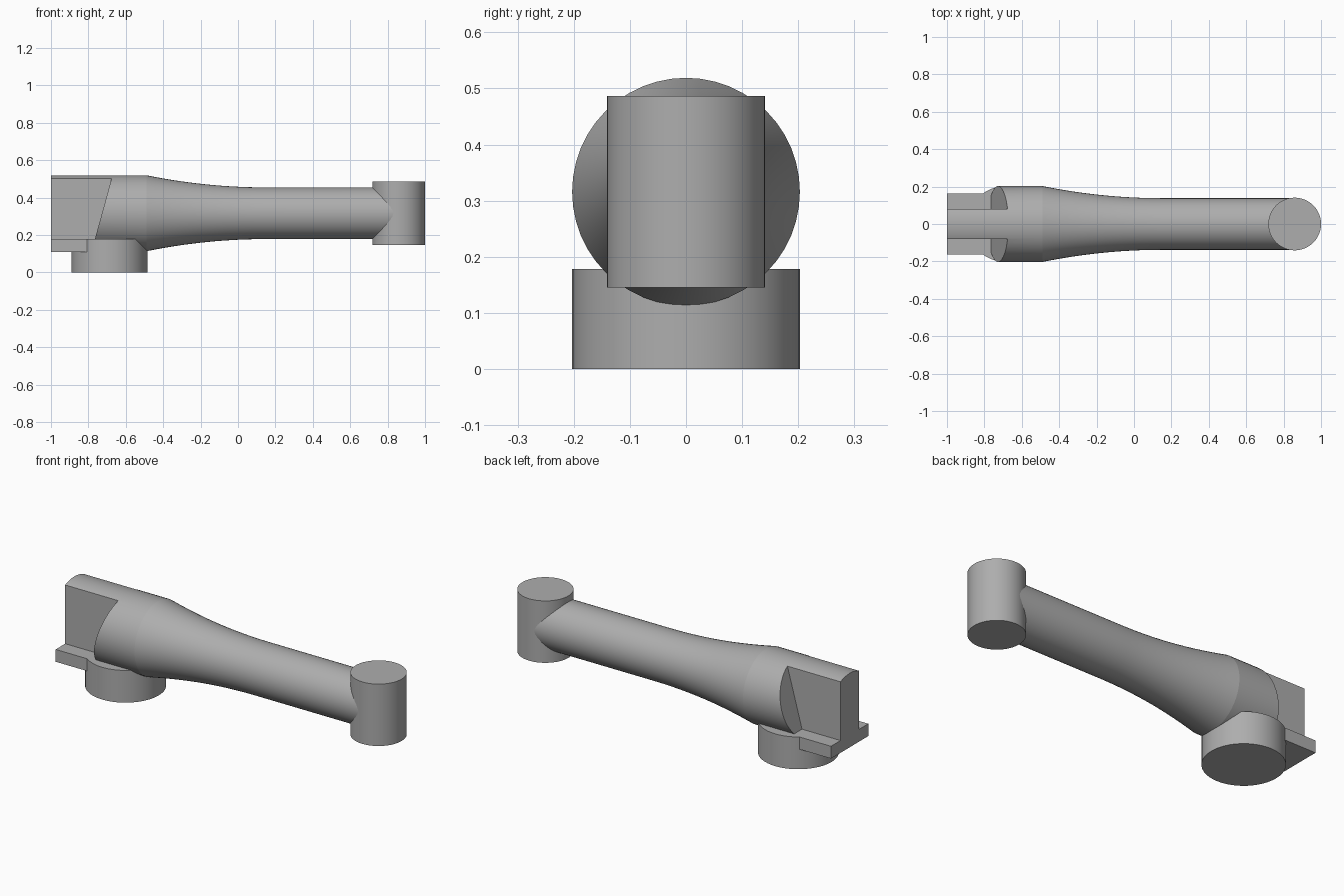
import bpy, bmesh, math
from mathutils import Matrix

cube = bpy.data.objects.get("Cube")
if cube:
    bpy.data.objects.remove(cube, do_unlink=True)

AXIS_Z = 0.316    # height of the arm's centre line
SEGS = 48

grey = bpy.data.materials.new("plain_grey")
grey.use_nodes = True
grey.diffuse_color = (0.42, 0.42, 0.42, 1)
grey.node_tree.nodes["Principled BSDF"].inputs["Base Color"].default_value = (0.42, 0.42, 0.42, 1)


def make_object(name, bm):
    bmesh.ops.recalc_face_normals(bm, faces=bm.faces[:])
    mesh = bpy.data.meshes.new(name)
    bm.to_mesh(mesh)
    bm.free()
    mesh.materials.append(grey)
    obj = bpy.data.objects.new(name, mesh)
    bpy.context.collection.objects.link(obj)
    return obj


def select_only(obj):
    bpy.ops.object.select_all(action='DESELECT')
    obj.select_set(True)
    bpy.context.view_layer.objects.active = obj


def smooth(obj):
    select_only(obj)
    bpy.ops.object.shade_smooth_by_angle(angle=math.radians(10))


def cylinder(name, x, radius, z0, z1):
    bm = bmesh.new()
    bmesh.ops.create_cone(bm, cap_ends=True, segments=SEGS, radius1=radius, radius2=radius,
                          depth=z1 - z0, matrix=Matrix.Translation((x, 0, (z0 + z1) / 2)))
    obj = make_object(name, bm)
    smooth(obj)
    return obj


def prism(name, outline, y0, y1):
    """Extrude an x-z outline along y."""
    bm = bmesh.new()
    face = bm.faces.new([bm.verts.new((x, y0, z)) for x, z in outline])
    new = bmesh.ops.extrude_face_region(bm, geom=[face])["geom"]
    bmesh.ops.translate(bm, vec=(0, y1 - y0, 0),
                        verts=[v for v in new if isinstance(v, bmesh.types.BMVert)])
    return make_object(name, bm)


def turned_arm(name):
    """Thick straight end, curved taper, thin straight end, turned about x."""
    thick, thin, start, end, steps = 0.203, 0.138, -0.49, 0.15, 14
    profile = [(-1.0, thick)]
    for i in range(steps + 1):
        t = i / steps
        profile.append((start + (end - start) * t, thin + (thick - thin) * (1 - t) ** 2))
    profile.append((0.86, thin))
    bm = bmesh.new()
    rings = []
    for x, r in profile:
        angles = [2 * math.pi * k / SEGS for k in range(SEGS)]
        rings.append([bm.verts.new((x, r * math.cos(a), AXIS_Z + r * math.sin(a))) for a in angles])
    for a, b in zip(rings, rings[1:]):
        for k in range(SEGS):
            n = (k + 1) % SEGS
            bm.faces.new((a[k], a[n], b[n], b[k]))
    bm.faces.new(rings[0])
    bm.faces.new(rings[-1])
    return make_object(name, bm)


arm = turned_arm("arm")

# Cut both sides of the thick end down to a central web with slanted shoulders
cut_outline = [(-1.1, 0.178), (-0.765, 0.178), (-0.649, 0.6), (-1.1, 0.6)]
for side, sign in (("left", 1), ("right", -1)):
    cutter = prism(side + "_web_cutter", cut_outline, sign * 0.08, sign * 0.3)
    cutter.hide_render = True
    cut = arm.modifiers.new(side + "_cut", 'BOOLEAN')
    cut.operation = 'DIFFERENCE'
    cut.solver = 'EXACT'
    cut.object = cutter
    select_only(arm)
    bpy.ops.object.modifier_apply(modifier=cut.name)
    bpy.data.objects.remove(cutter, do_unlink=True)
smooth(arm)

# Upright pin at the thin end and round foot under the thick end
cylinder("end_pin", 0.859, 0.141, 0.145, 0.487)
cylinder("base_foot", -0.687, 0.203, 0.0, 0.178)

# Flat flange below the web
prism("flange", [(-1.0, 0.11), (-0.687, 0.11), (-0.687, 0.178), (-1.0, 0.178)], -0.163, 0.163)
